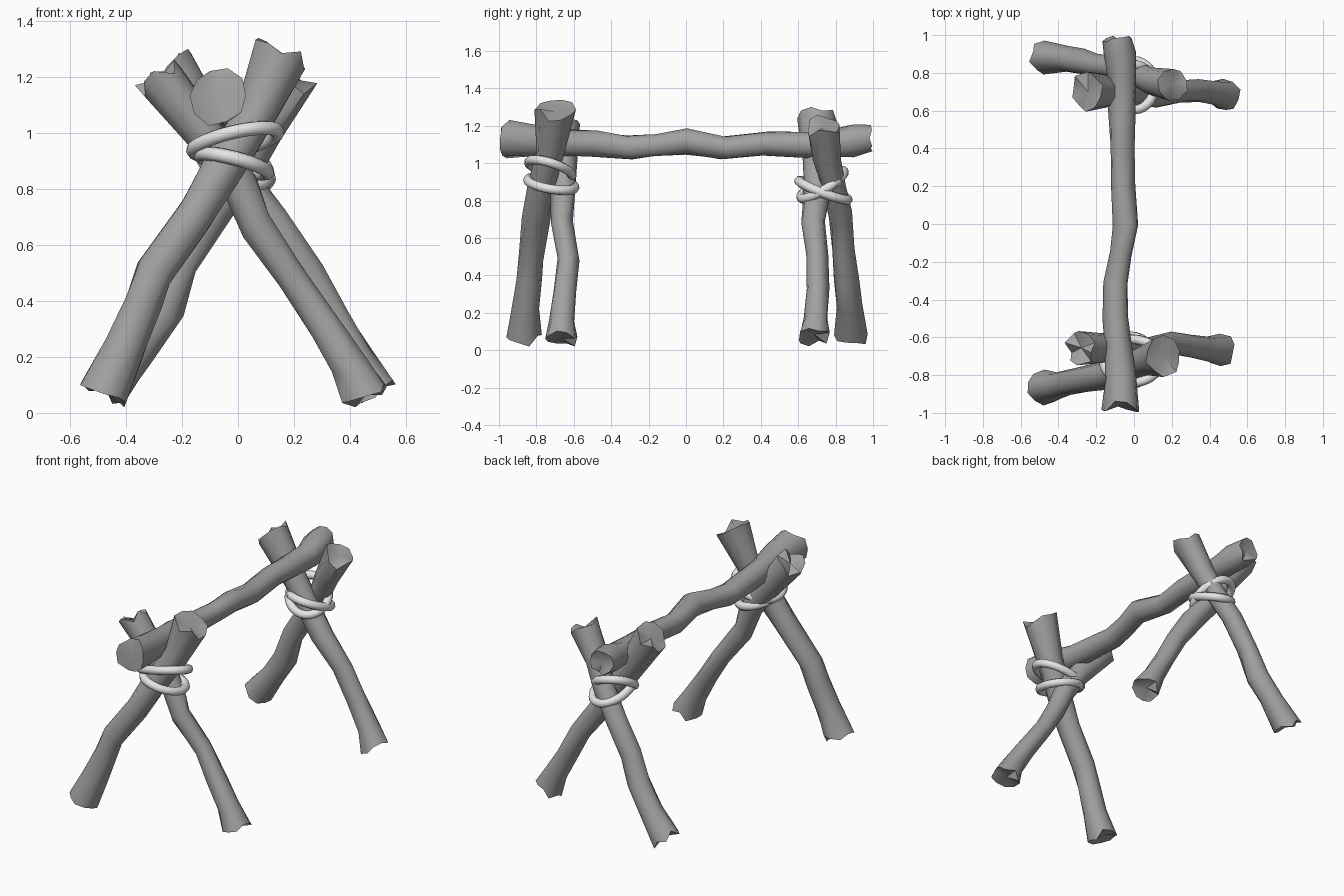
import bpy, bmesh, math, random
from mathutils import Vector

cube = bpy.data.objects.get("Cube")
if cube:
    bpy.data.objects.remove(cube, do_unlink=True)
rng = random.Random(4)
SIDES = 10


def material(name, value):
    m = bpy.data.materials.new(name)
    m.use_nodes = True
    color = (value, value, value, 1)
    m.diffuse_color = color
    m.node_tree.nodes["Principled BSDF"].inputs["Base Color"].default_value = color
    return m


wood = material("grey wood", 0.36)
cord = material("pale rope", 0.78)


def finish(name, bm, mat, angle):
    bmesh.ops.recalc_face_normals(bm, faces=bm.faces)
    me = bpy.data.meshes.new(name)
    bm.to_mesh(me)
    bm.free()
    me.materials.append(mat)
    ob = bpy.data.objects.new(name, me)
    bpy.context.collection.objects.link(ob)
    bpy.ops.object.select_all(action='DESELECT')
    ob.select_set(True)
    bpy.context.view_layer.objects.active = ob
    bpy.ops.object.shade_smooth_by_angle(angle=math.radians(angle))


def log(name, path):
    """Knobbly log through (x, y, z, radius) points with splintered, hollowed ends."""
    bm = bmesh.new()
    pts = [Vector(p[:3]) for p in path]
    last = len(pts) - 1
    side = Vector((0, 1, 0)) if abs((pts[-1] - pts[0]).normalized().y) < 0.7 else Vector((1, 0, 0))
    rings = []
    for i, p in enumerate(pts):
        axis = (pts[min(i + 1, last)] - pts[max(i - 1, 0)]).normalized()
        u = (side - axis * side.dot(axis)).normalized()
        v = axis.cross(u)
        ring = []
        for k in range(SIDES):
            a = math.tau * k / SIDES
            r = path[i][3] * rng.uniform(0.92, 1.08)
            slip = rng.uniform(-0.03, 0.03) if i in (0, last) else rng.uniform(-0.02, 0.02)
            ring.append(bm.verts.new(p + (u * math.cos(a) + v * math.sin(a)) * r + axis * slip))
        rings.append(ring)
    for a, b in zip(rings, rings[1:]):
        for k in range(SIDES):
            j = (k + 1) % SIDES
            bm.faces.new((a[k], a[j], b[j], b[k]))
    # Broken ends: a fan to a slightly sunken centre
    for ring, p, inner in ((rings[0], pts[0], pts[1]), (rings[-1], pts[-1], pts[-2])):
        centre = bm.verts.new(p + (inner - p).normalized() * 0.01)
        for k in range(SIDES):
            bm.faces.new((ring[k], ring[(k + 1) % SIDES], centre))
    finish(name, bm, wood, 50)


def rope(name, centre, rx, ry, tilt_x, tilt_y, tube=0.026):
    """Closed oval loop of rope lying in a tilted plane."""
    bm = bmesh.new()
    c = Vector(centre)
    normal = Vector((-tilt_x, -tilt_y, 1)).normalized()
    n, m = 28, 8
    rings = []
    for i in range(n):
        t = math.tau * i / n
        x, y = rx * math.cos(t), ry * math.sin(t)
        p = c + Vector((x, y, tilt_x * x + tilt_y * y))
        dx, dy = -rx * math.sin(t), ry * math.cos(t)
        axis = Vector((dx, dy, tilt_x * dx + tilt_y * dy)).normalized()
        out = axis.cross(normal)
        rings.append([bm.verts.new(p + (out * math.cos(math.tau * k / m)
                                        + normal * math.sin(math.tau * k / m)) * tube)
                      for k in range(m)])
    for i in range(n):
        a, b = rings[i], rings[(i + 1) % n]
        for k in range(m):
            j = (k + 1) % m
            bm.faces.new((a[k], a[j], b[j], b[k]))
    finish(name, bm, cord, 60)


# Ridge beam
log("ridge_beam", [
    (-0.07, -0.97, 1.13, 0.102), (-0.07, -0.82, 1.12, 0.085), (-0.085, -0.64, 1.105, 0.073),
    (-0.10, -0.5, 1.105, 0.07), (-0.095, -0.3, 1.085, 0.067), (-0.07, -0.15, 1.095, 0.061),
    (-0.045, 0.0, 1.115, 0.07), (-0.06, 0.2, 1.08, 0.063), (-0.065, 0.42, 1.105, 0.063),
    (-0.065, 0.62, 1.10, 0.07), (-0.06, 0.78, 1.10, 0.075), (-0.075, 0.89, 1.12, 0.088),
    (-0.085, 0.97, 1.13, 0.076)])

# Front pair of crossed legs
log("front_right_leg", [
    (-0.475, -0.865, 0.08, 0.09), (-0.41, -0.855, 0.22, 0.073), (-0.345, -0.84, 0.38, 0.068),
    (-0.30, -0.83, 0.50, 0.07), (-0.15, -0.80, 0.71, 0.072), (-0.05, -0.77, 0.88, 0.074),
    (0.06, -0.725, 1.06, 0.077), (0.155, -0.70, 1.285, 0.103)])
log("front_left_leg", [
    (0.46, -0.665, 0.055, 0.086), (0.40, -0.66, 0.17, 0.066), (0.31, -0.65, 0.31, 0.06),
    (0.195, -0.63, 0.48, 0.058), (0.065, -0.665, 0.67, 0.06), (0.0, -0.655, 0.82, 0.065),
    (-0.1, -0.655, 0.97, 0.07), (-0.285, -0.655, 1.2, 0.09)])

# Back pair of crossed legs
log("back_right_leg", [
    (-0.475, 0.885, 0.085, 0.088), (-0.36, 0.875, 0.23, 0.07), (-0.26, 0.855, 0.37, 0.068),
    (-0.20, 0.84, 0.53, 0.062), (-0.08, 0.825, 0.72, 0.062), (0.02, 0.79, 0.87, 0.066),
    (0.10, 0.755, 1.02, 0.072), (0.205, 0.735, 1.2, 0.09)])
log("back_left_leg", [
    (0.48, 0.685, 0.075, 0.085), (0.43, 0.695, 0.18, 0.066), (0.35, 0.705, 0.32, 0.06),
    (0.25, 0.70, 0.50, 0.06), (0.12, 0.68, 0.68, 0.065), (0.0, 0.70, 0.84, 0.068),
    (-0.1, 0.70, 1.0, 0.076), (-0.25, 0.70, 1.23, 0.1)])

# Rope lashings around each crossing
rope("front_upper_rope", (-0.01, -0.725, 0.97), 0.15, 0.115, 0.22, -0.3)
rope("front_lower_rope", (-0.015, -0.72, 0.89), 0.12, 0.125, -0.25, -0.16)
rope("back_upper_rope", (-0.01, 0.73, 0.885), 0.115, 0.115, -0.3, 0.58)
rope("back_lower_rope", (0.0, 0.735, 0.855), 0.11, 0.13, -0.15, -0.38)
